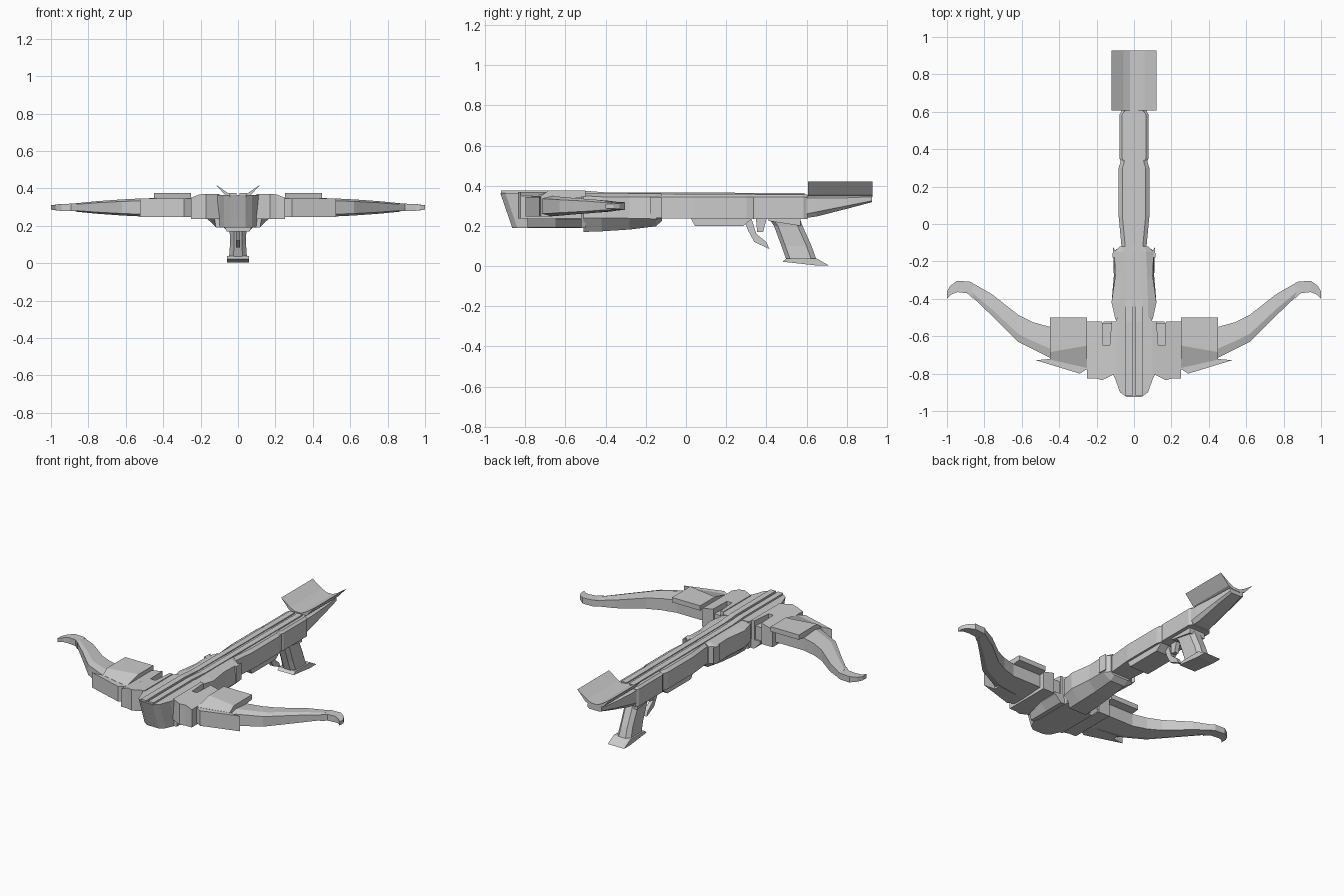
import bpy, bmesh

def loft(name, rings, mirror=False):
    """Skin a list of equal-sized point rings and cap both ends."""
    bm = bmesh.new()
    vs = [[bm.verts.new(p) for p in r] for r in rings]
    n = len(rings[0])
    for a, b in zip(vs, vs[1:]):
        for i in range(n):
            j = (i + 1) % n
            bm.faces.new((a[i], a[j], b[j], b[i]))
    bm.faces.new(vs[0][::-1])
    bm.faces.new(vs[-1])
    bmesh.ops.recalc_face_normals(bm, faces=bm.faces)
    me = bpy.data.meshes.new(name)
    bm.to_mesh(me)
    bm.free()
    ob = bpy.data.objects.new(name, me)
    bpy.context.collection.objects.link(ob)
    if mirror:
        ob.modifiers.new("Mirror", 'MIRROR').use_axis[0] = True
    return ob

def side_prism(name, yz, x0, x1, mirror=False):
    return loft(name, [[(x, y, z) for y, z in yz] for x in (x0, x1)], mirror)

def plan_prism(name, xy, z0, z1, mirror=False):
    return loft(name, [[(x, y, z) for x, y in xy] for z in (z0, z1)], mirror)

def section(y, half):
    """Symmetric cross-section across x from its right-hand (x, z) points."""
    return [(x, y, z) for x, z in half] + [(-x, y, z) for x, z in half[::-1]]

# Nose and head, raked backwards towards the bottom
def head_ring(z, w, rake):
    half = [(.04, -.925 + rake), (.075, -.9 + rake), (.1, -.83 + rake * .8),
            (w, -.79 + rake * .5), (w, -.56), (.088, -.5)]
    return [(x, y, z) for x, y in half] + [(-x, y, z) for x, y in half[::-1]]
loft("head", [head_ring(.19, .09, .06), head_ring(.235, .118, .045), head_ring(.365, .118, 0)])

# Top rails either side of the bolt groove
side_prism("top_rail", [(-.92, .355), (-.92, .376), (-.52, .376), (-.4, .367), (.59, .364), (.59, .35)],
           .008, .045, True)

# Fore body with chamfered underside
loft("fore_body", [
    section(-.51, [(.06, .17), (.1, .24), (.1, .35), (.075, .362)]),
    section(-.42, [(.06, .173), (.12, .24), (.12, .345), (.075, .362)]),
    section(-.28, [(.055, .182), (.108, .238), (.1, .345), (.07, .362)]),
    section(-.15, [(.05, .198), (.11, .235), (.105, .345), (.065, .362)]),
    section(-.12, [(.05, .225), (.075, .237), (.075, .345), (.06, .36)])])
# Small barbs at the rear of the fore body
plan_prism("body_barb", [(.1, -.18), (.116, -.18), (.11, -.12), (.1, -.15), (.075, -.135), (.075, -.18)],
           .24, .345, True)

# Main stock
loft("stock", [section(y, [(w, .238), (w, .345), (w - .02, .36)])
               for y, w in ((-.14, .065), (.04, .082), (.3, .082), (.34, .07))])
loft("rear_receiver", [section(y, [(w, .235), (w, .345), (w - .015, .357)])
                       for y, w in ((.33, .068), (.35, .078), (.585, .078), (.605, .066))])
side_prism("magazine", [(.02, .245), (.045, .2), (.285, .2), (.34, .245)], -.068, .068)

# Butt and its V-shaped cheek cradle
loft("butt", [
    section(.6, [(.055, .24), (.07, .26), (.07, .34), (.04, .352)]),
    section(.65, [(.05, .247), (.07, .27), (.07, .34), (.04, .352)]),
    section(.8, [(.045, .285), (.06, .3), (.06, .34), (.04, .352)]),
    section(.925, [(.035, .318), (.05, .325), (.05, .345), (.04, .352)])])
loft("cheek_cradle", [section(y, [(.03, .343), (.062, .357), (.12, .421), (.055, .376), (.022, .36)])
                      for y in (.608, .928)])

# Grip, foot, trigger and guard stub
loft("grip", [[(x * w, y, z) for x, y in ((-1, a + .02), (-.5, a), (.5, a), (1, a + .02),
                                          (1, b - .025), (.5, b), (-.5, b), (-1, b - .025))]
              for a, b, z, w in ((.41, .565, .24, .05), (.438, .58, .2, .045),
                                 (.475, .625, .1, .043), (.5, .65, .03, .048))])
side_prism("grip_foot", [(.48, .022), (.5, .038), (.65, .038), (.71, .004), (.65, .003)], -.058, .058)
side_prism("trigger", [(.285, .24), (.31, .175), (.34, .12), (.415, .085), (.4, .12), (.35, .16), (.325, .24)],
           -.012, .012)
side_prism("trigger_stop", [(.348, .24), (.354, .17), (.384, .17), (.402, .24)], -.014, .014)
loft("grip_collar", [section(y, [(.055, z), (.055, .24)]) for y, z in ((.41, .225), (.57, .2))])

# Limb mounts beside the head, with a slot at the rear
mount = [(.25, -.52), (.17, -.52), (.165, -.65), (.13, -.65), (.12, -.52), (.1, -.52),
         (.1, -.8), (.17, -.835), (.205, -.825), (.25, -.825)]
loft("limb_mount", [[(x, y, z - max(0, x - .2) * s) for x, y in mount]
                    for z, s in ((.236, 0), (.37, .4))], True)
plan_prism("slot_floor", [(.11, -.655), (.17, -.655), (.17, -.53), (.11, -.53)], .24, .335, True)
loft("lower_flange", [[(.08, y, .192), (.118, y, .192), (w, y, .235), (w, y, .25), (.08, y, .25)]
                      for y, w in ((-.79, .125), (-.65, .162), (-.52, .162))], True)

# Curved bow limbs
def limb_ring(x, f, b, h, c=.298):
    m = f + (b - f) * .3
    return [(x, f, c - h * .75), (x, f, c + h * .75), (x, m, c + h), (x, b, c + h * .8),
            (x, b, c - h * .8), (x, m, c - h)]
loft("limb", [limb_ring(*r) for r in (
    (.24, -.77, -.55, .05), (.45, -.715, -.55, .05), (.54, -.67, -.525, .047), (.62, -.63, -.485, .043),
    (.76, -.49, -.375, .033), (.87, -.385, -.312, .022))], True)
# Hooked limb tips
loft("limb_tip", [[(fx, fy, .298 - h), (fx, fy, .298 + h), (bx, by, .298 + h), (bx, by, .298 - h)]
                  for fx, fy, bx, by, h in ((.86, -.4, .86, -.316, .02), (.892, -.37, .878, -.308, .02),
                                            (.945, -.364, .945, -.304, .019), (.975, -.376, .982, -.33, .014),
                                            (1, -.4, 1, -.36, .012))], True)

# Armour on each limb: front guard and overhanging top plate
plan_prism("limb_guard", [(.25, -.7), (.25, -.775), (.29, -.8), (.525, -.728), (.45, -.722), (.45, -.68)],
           .248, .345, True)
loft("limb_top_plate", [[(x, -.5, .345), (x, -.5, .376), (x, k, .376), (x, f, .346), (x, f, .335), (x, -.6, .335)]
                        for x, k, f in ((.25, -.65, -.77), (.45, -.685, -.725))], True)
